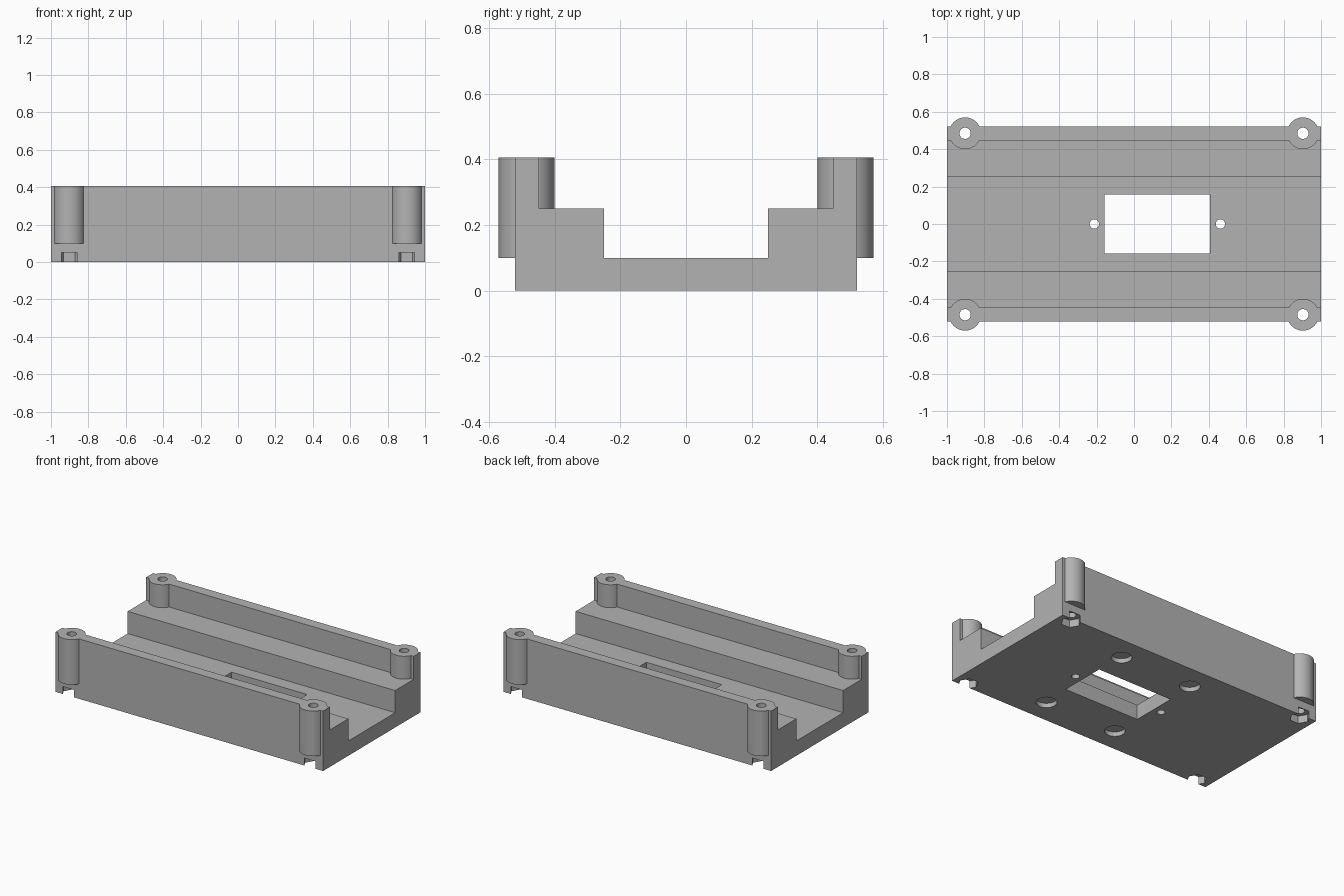
import bpy, bmesh, math

default = bpy.data.objects.get("Cube")
if default:
    bpy.data.objects.remove(default, do_unlink=True)

grey = bpy.data.materials.new("plain grey")
grey.use_nodes = True
colour = (0.45, 0.45, 0.45, 1)
grey.diffuse_color = colour
grey.node_tree.nodes["Principled BSDF"].inputs["Base Color"].default_value = colour


def prism(name, outline, offset):
    """Extrude a closed outline of 3D points along an offset."""
    bm = bmesh.new()
    face = bm.faces.new([bm.verts.new(p) for p in outline])
    new = bmesh.ops.extrude_face_region(bm, geom=[face])["geom"]
    bmesh.ops.translate(bm, vec=offset, verts=[v for v in new if isinstance(v, bmesh.types.BMVert)])
    bmesh.ops.recalc_face_normals(bm, faces=bm.faces)
    mesh = bpy.data.meshes.new(name)
    bm.to_mesh(mesh)
    bm.free()
    mesh.materials.append(grey)
    obj = bpy.data.objects.new(name, mesh)
    bpy.context.collection.objects.link(obj)
    return obj


def cylinder(name, x, y, r, z0, z1, sides=48):
    ring = [(x + r * math.cos(i * math.tau / sides), y + r * math.sin(i * math.tau / sides), z0)
            for i in range(sides)]
    return prism(name, ring, (0, 0, z1 - z0))


def combine(tool, operation):
    """Apply a boolean to the tray, then remove the tool."""
    mod = tray.modifiers.new(tool.name, "BOOLEAN")
    mod.operation, mod.solver, mod.object = operation, "EXACT", tool
    tool.hide_render = True
    bpy.context.view_layer.objects.active = tray
    bpy.ops.object.modifier_apply(modifier=mod.name)
    bpy.data.objects.remove(tool, do_unlink=True)


# Stepped channel, mirrored about the centre line
half = [(0.52, 0), (0.52, 0.405), (0.447, 0.405), (0.447, 0.25), (0.25, 0.25), (0.25, 0.1)]
profile = half + [(-y, z) for y, z in reversed(half)]
tray = prism("mounting_tray", [(-1, y, z) for y, z in profile], (2, 0, 0))

# Corner screw posts, with bolt holes and hexagonal nut pockets
corners = [(sx * 0.903, sy * 0.485) for sx in (-1, 1) for sy in (-1, 1)]
for x, y in corners:
    combine(cylinder("screw_post", x, y, 0.085, 0.1, 0.405), "UNION")
for x, y in corners:
    combine(cylinder("bolt_hole", x, y, 0.03, -0.1, 0.5), "DIFFERENCE")
    combine(cylinder("nut_pocket", x, y, 0.062, -0.1, 0.05, 6), "DIFFERENCE")

# Window through the floor and its two fixing holes
mid = 0.125
window = [(mid + sx * 0.282, sy * 0.157, -0.1) for sx, sy in ((-1, -1), (1, -1), (1, 1), (-1, 1))]
combine(prism("window_cut", window, (0, 0, 0.3)), "DIFFERENCE")
for side in (-1, 1):
    combine(cylinder("fixing_hole", mid + side * 0.337, 0, 0.025, -0.1, 0.2), "DIFFERENCE")

# Shallow round recesses underneath
for sx in (-1, 1):
    for sy in (-1, 1):
        combine(cylinder("foot_recess", mid + sx * 0.27, sy * 0.353, 0.063, -0.1, 0.03), "DIFFERENCE")

# Smooth round walls, keep crisp edges
bpy.ops.object.select_all(action="DESELECT")
tray.select_set(True)
bpy.context.view_layer.objects.active = tray
bpy.ops.object.shade_smooth_by_angle(angle=math.radians(30))
